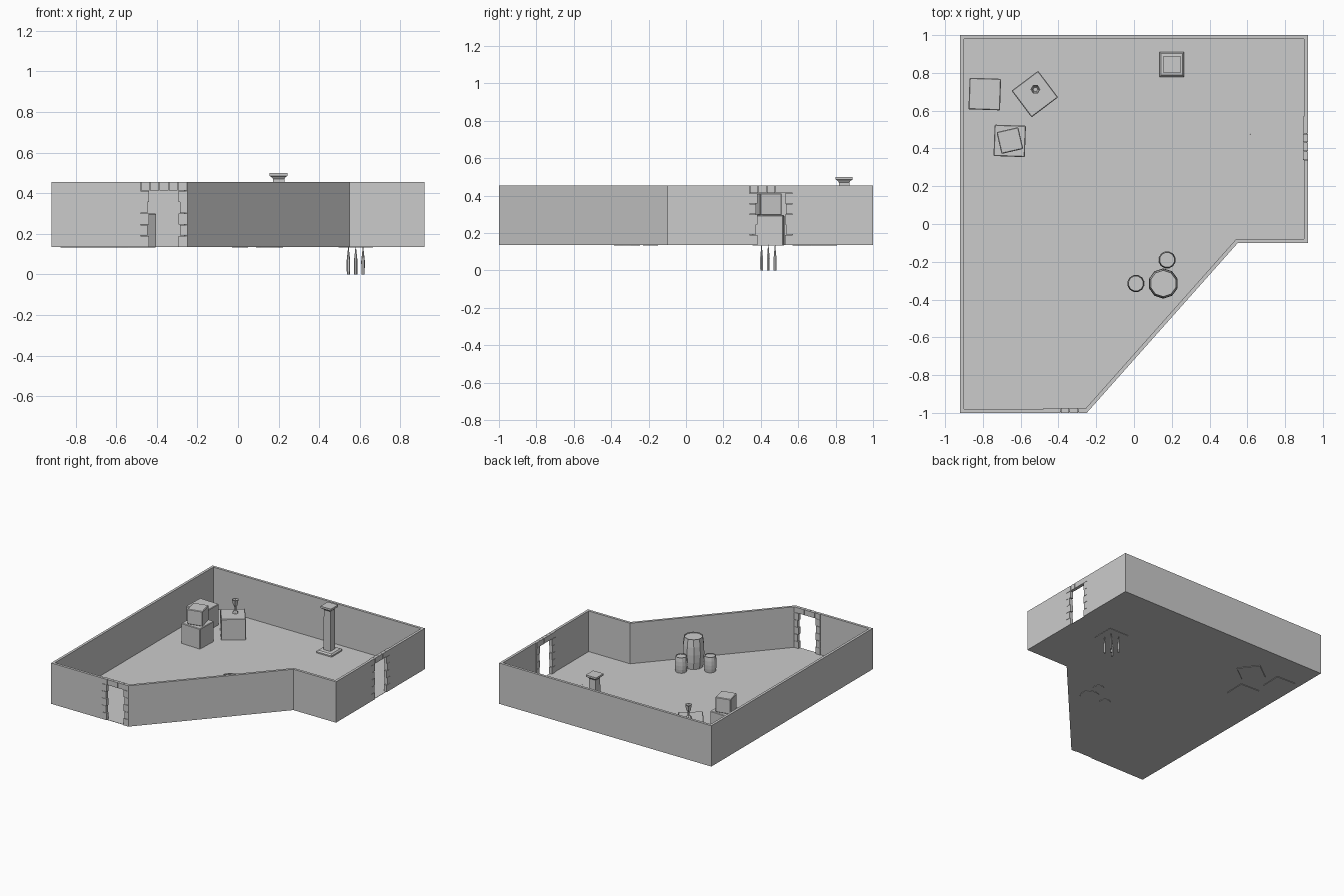
import bpy, bmesh
from math import pi, sin, cos, radians, sqrt
from mathutils import Vector, Matrix

if "Cube" in bpy.data.objects:
    bpy.data.objects.remove(bpy.data.objects["Cube"])

BASE, TOP, THICK = 0.135, 0.455, 0.02


def finish(name, bm):
    bmesh.ops.recalc_face_normals(bm, faces=bm.faces[:])
    me = bpy.data.meshes.new(name)
    bm.to_mesh(me)
    bm.free()
    ob = bpy.data.objects.new(name, me)
    bpy.context.collection.objects.link(ob)
    return ob


def add_box(bm, lo, hi):
    lo, hi = Vector(lo), Vector(hi)
    size = hi - lo
    bmesh.ops.create_cube(bm, size=1, matrix=Matrix.Translation((lo + hi) / 2) @ Matrix.Diagonal((*size, 1)))


def prism(bm, pts, z0, z1):
    face = bm.faces.new([bm.verts.new((x, y, z0)) for x, y in pts])
    ext = bmesh.ops.extrude_face_region(bm, geom=[face])
    verts = [g for g in ext["geom"] if isinstance(g, bmesh.types.BMVert)]
    bmesh.ops.translate(bm, vec=(0, 0, z1 - z0), verts=verts)


def lathe(name, profile, sides, x, y, z, turn=0.0):
    """Revolve (radius, height) points, capped at both ends."""
    bm = bmesh.new()
    rings = [[bm.verts.new((x + r * cos(2 * pi * i / sides + turn),
                            y + r * sin(2 * pi * i / sides + turn), z + h))
              for i in range(sides)] for r, h in profile]
    for a, b in zip(rings, rings[1:]):
        for i in range(sides):
            j = (i + 1) % sides
            bm.faces.new((a[i], a[j], b[j], b[i]))
    bm.faces.new(rings[0])
    bm.faces.new(rings[-1])
    return finish(name, bm)


def wall(name, path):
    """Wall along a path, thickened to the left with mitred corners."""
    pts = [Vector(p) for p in path]
    normals = [Vector((-(b - a).y, (b - a).x)).normalized() for a, b in zip(pts, pts[1:])]
    inner = []
    for i, p in enumerate(pts):
        n0, n1 = normals[max(i - 1, 0)], normals[min(i, len(normals) - 1)]
        inner.append(p + (n0 + n1) * THICK / (1 + n0.dot(n1)))
    bm = bmesh.new()
    prism(bm, pts + inner[::-1], BASE, TOP)
    return finish(name, bm)


def doorway(name, origin, angle):
    """Stone frame 0.23 wide, running along local x, wall depth along local y."""
    w, lintel, gap = 0.23, 0.042, 0.001
    depth = 0.025
    bm = bmesh.new()
    for i in range(5):
        add_box(bm, (w * i / 5 + gap, 0, TOP - lintel), (w * (i + 1) / 5 - gap, depth, TOP))
    rows = 5
    step = (TOP - lintel - BASE) / rows
    for i in range(rows):
        jamb = 0.042 if i % 2 == 0 else 0.035
        z0, z1 = BASE + i * step, BASE + (i + 1) * step - 2 * gap
        add_box(bm, (0, 0, z0), (jamb, depth, z1))
        add_box(bm, (w - jamb, 0, z0), (w, depth, z1))
    ob = finish(name, bm)
    ob.location = (*origin, 0)
    ob.rotation_euler.z = angle


def crate(name, x, y, z0, z1, size, degrees):
    bm = bmesh.new()
    h = size / 2
    add_box(bm, (-h, -h, z0), (h, h, z1))
    bmesh.ops.bevel(bm, geom=bm.edges[:], offset=0.004, segments=1, affect='EDGES')
    ob = finish(name, bm)
    ob.location = (x, y, 0)
    ob.rotation_euler.z = radians(degrees)


def barrel(name, x, y, r, h, sides):
    lathe(name, [(r * 0.87, 0), (r * 0.97, h * 0.25), (r, h * 0.5), (r * 0.97, h * 0.75),
                 (r * 0.87, h), (r * 0.8, h), (r * 0.8, h - 0.006)],
          sides, x, y, BASE - 0.003, pi / sides)


# Floor
bm = bmesh.new()
prism(bm, [(-0.915, -0.995), (-0.252, -0.995), (0.548, -0.095), (0.915, -0.095),
           (0.915, 0.995), (-0.915, 0.995)], BASE, BASE + 0.002)
finish("floor", bm)

# Walls between the two doorways
wall("wall_angled_side", [(-0.25, -1), (0.55, -0.1), (0.92, -0.1), (0.92, 0.34)])
wall("wall_back_side", [(0.92, 0.57), (0.92, 1), (-0.92, 1), (-0.92, -1), (-0.48, -1)])
doorway("front_doorway", (-0.48, -1), 0)
doorway("right_doorway", (0.92, 0.34), pi / 2)

# Crates
crate("crate_left", -0.79, 0.688, BASE - 0.003, 0.30, 0.167, -2)
crate("crate_right", -0.525, 0.688, BASE - 0.003, 0.30, 0.176, 37)
crate("crate_front", -0.658, 0.44, BASE - 0.003, 0.295, 0.166, -2)
crate("crate_stacked", -0.657, 0.442, 0.295, 0.412, 0.118, 13)

# Goblet on a crate
lathe("goblet", [(0.022, 0), (0.02, 0.008), (0.007, 0.02), (0.007, 0.05), (0.018, 0.065),
                 (0.026, 0.105), (0.022, 0.105), (0.012, 0.075)], 6, -0.522, 0.713, 0.30)

# Barrels
barrel("large_barrel", 0.155, -0.315, 0.08, 0.238, 10)
barrel("small_barrel_left", 0.01, -0.315, 0.046, 0.125, 12)
barrel("small_barrel_back", 0.175, -0.19, 0.046, 0.125, 12)

# Square column: half widths revolved with four sides
column = [(0.066, 0), (0.066, 0.012), (0.057, 0.022), (0.03, 0.024), (0.028, 0.335),
          (0.035, 0.345), (0.045, 0.35), (0.045, 0.365)]
lathe("column", [(r * sqrt(2), h) for r, h in column], 4, 0.2, 0.845, BASE, pi / 4)

# Spike trap under the floor
bm = bmesh.new()
add_box(bm, (0.495, 0.355, BASE - 0.003), (0.665, 0.525, BASE + 0.001))
finish("trap_plate", bm)
for i, (dx, dy) in enumerate([(0, 0), (1, 1), (1, -1), (-1, 1), (-1, -1)]):
    lathe(f"trap_spike_{i + 1}", [(0.008, 0), (0.009, 0.065), (0.001, 0.138)], 6,
          0.58 + dx * 0.036, 0.44 + dy * 0.036, 0)
